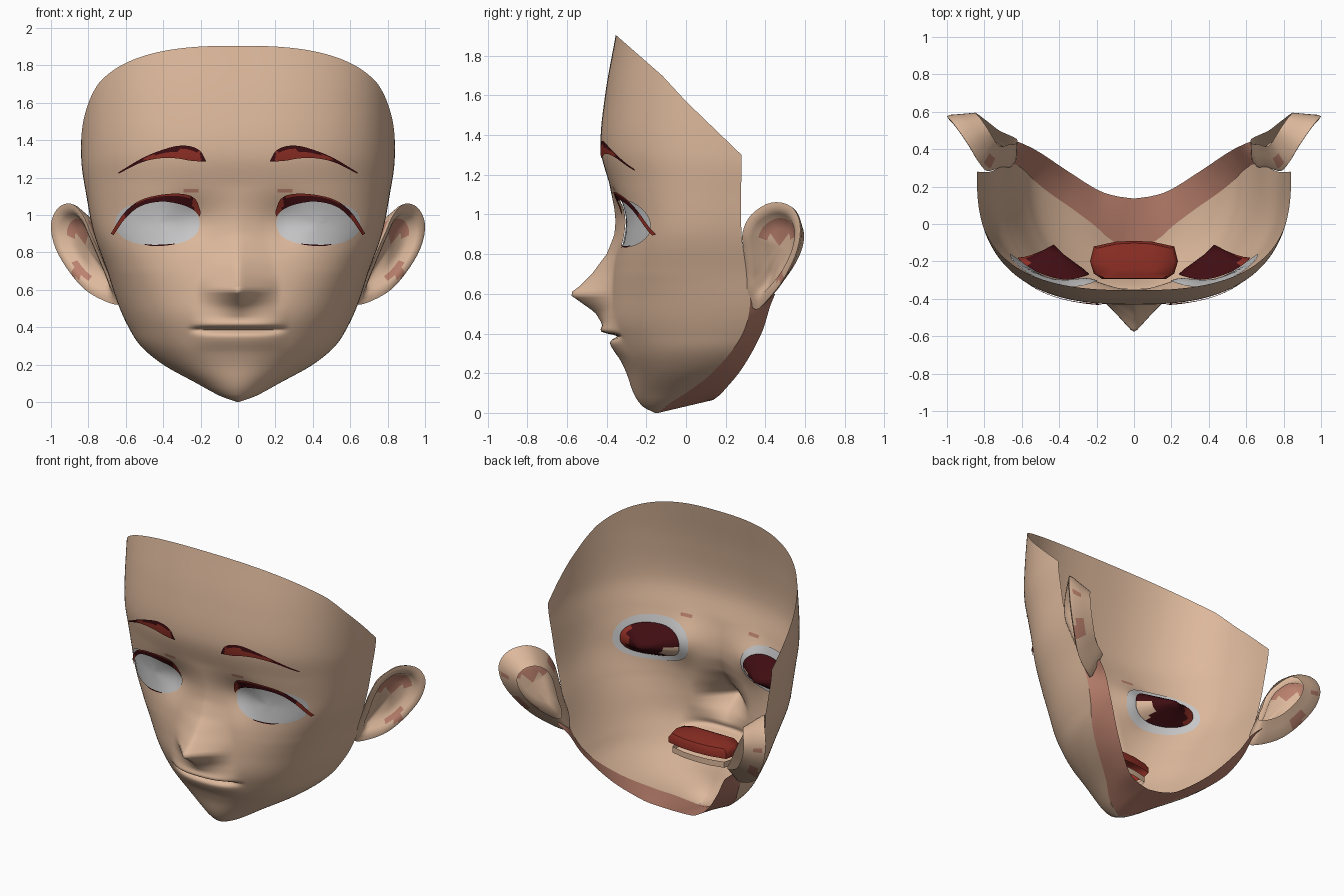
import bpy, bmesh, math
from mathutils import Vector

if "Cube" in bpy.data.objects:
    bpy.data.objects.remove(bpy.data.objects["Cube"])


def mat(name, col):
    m = bpy.data.materials.new(name)
    m.diffuse_color = (*col, 1)
    m.use_nodes = True
    m.node_tree.nodes["Principled BSDF"].inputs["Base Color"].default_value = m.diffuse_color
    return m


SKIN = mat("skin", (0.72, 0.48, 0.33))
PINK = mat("skin shadow pink", (0.50, 0.22, 0.155))
RED = mat("brick red", (0.27, 0.028, 0.018))
DARK = mat("dark maroon", (0.05, 0.004, 0.006))
WHITE = mat("eye white", (0.58, 0.58, 0.59))


def interp(tab, t, smooth=True):
    """Interpolate a table of (t, value) pairs."""
    n = len(tab)
    if t <= tab[0][0]:
        return tab[0][1]
    if t >= tab[-1][0]:
        return tab[-1][1]
    i = next(k for k in range(n - 1) if t <= tab[k + 1][0])
    (t0, a), (t1, b) = tab[i], tab[i + 1]
    u = (t - t0) / (t1 - t0)
    if not smooth:
        return a + (b - a) * u
    slope = lambda p, q: (tab[q][1] - tab[p][1]) / (tab[q][0] - tab[p][0])
    ma = slope(max(i - 1, 0), i + 1) * (t1 - t0)
    mb = slope(i, min(i + 2, n - 1)) * (t1 - t0)
    return ((2*u**3 - 3*u*u + 1)*a + (u**3 - 2*u*u + u)*ma
            + (3*u*u - 2*u**3)*b + (u**3 - u*u)*mb)


def build(name, grids, mats, rule=None, angle=50, closed=False):
    """Join grids of points (rows of equal length) into one smooth object."""
    bm = bmesh.new()
    for rows in grids:
        vs = [[bm.verts.new(p) for p in r] for r in rows]
        n = len(rows[0])
        for i in range(len(rows) - 1):
            for j in range(n if closed else n - 1):
                k = (j + 1) % n
                bm.faces.new((vs[i][j], vs[i][k], vs[i+1][k], vs[i+1][j]))
    bmesh.ops.remove_doubles(bm, verts=bm.verts, dist=0.0004)
    return finish(name, bm, mats, rule, angle)


def finish(name, bm, mats, rule, angle):
    bmesh.ops.recalc_face_normals(bm, faces=bm.faces)
    if rule:
        for f in bm.faces:
            c = f.calc_center_median()
            f.material_index = rule(Vector((abs(c.x), c.y, c.z)))
    me = bpy.data.meshes.new(name)
    bm.to_mesh(me)
    bm.free()
    for m in mats:
        me.materials.append(m)
    ob = bpy.data.objects.new(name, me)
    bpy.context.collection.objects.link(ob)
    bpy.ops.object.select_all(action='DESELECT')
    ob.select_set(True)
    bpy.context.view_layer.objects.active = ob
    bpy.ops.object.shade_smooth_by_angle(angle=math.radians(angle))
    return ob


# Face shape tables, all by height
WIDTH = [(0, .002), (.03, .09), (.1, .22), (.2, .40), (.3, .52), (.4, .585), (.52, .64),
         (.7, .70), (.9, .77), (1.1, .81), (1.3, .838), (1.9, .838)]
FRONT = [(0, -.157), (.03, -.215), (.09, -.26), (.2, -.30), (.3, -.345), (.45, -.39), (.6, -.385),
         (.75, -.365), (.9, -.34), (1.0, -.342), (1.15, -.385), (1.33, -.43), (1.6, -.408), (1.905, -.354)]
BACK = [(0, -.14), (.05, -.08), (.1, 0), (.2, .13), (.37, .27), (.52, .32), (.7, .31), (.9, .28), (1.3, .28)]
NOSE = [(.44, 0), (.5, .06), (.55, .14), (.59, .205), (.61, .205), (.64, .165), (.7, .11), (.8, .048),
        (.9, .024), (1.0, .018), (1.15, .0)]
LIPS = [(.27, 0), (.34, .02), (.365, .01), (.383, -.025), (.39, -.025), (.405, .038), (.42, .046), (.46, .02), (.52, 0)]
RIM = [(-.354, 1.905), (-.12, 1.7), (0, 1.57), (.28, 1.3)]   # cut line: depth to height
EX, EZ, ERX, ERZ = .43, .955, .225, .118


def surf(x, z, r=None):
    """Depth of the face at (x, z)."""
    x = abs(x)
    r = min(x / interp(WIDTH, z), 1) if r is None else r
    n = 1.8 + .8 * min(z / .7, 1) + .4 * math.exp(-((z - .92) / .22)**2)
    b = interp(BACK, z)
    y = b - (b - interp(FRONT, z)) * max(0, 1 - r**n) ** (1 / n)
    w = .22 if z < .65 else max(.15, .22 - (z - .65) * .3)
    y -= interp(NOSE, z, False) * max(0, 1 - math.hypot(x, .012) / w) ** 1.3
    y -= interp(LIPS, z) * max(0, 1 - (x / .28) ** 4) ** 2
    return y + .035 * math.exp(-((x - .25) / .1)**2 - ((z - .97) / .12)**2)


def rim_height(r):
    z = 1.6
    for _ in range(12):
        z = interp(RIM, surf(.838 * r, z, r), False)
    return z


# Face shell: grid, then eye openings snapped to an oval
zs = sorted([i * .02 for i in range(61)] + [.005, .01, .03, .35, .37, .386, .393, .41, .43, .59, .61])
N = 60
rs = [math.sin(abs(j) / N * math.pi / 2) for j in range(-N, N + 1)]
tops = [rim_height(r) for r in rs]
rows = []
for k in range(len(zs) + 18):
    row = []
    for j, r, top in zip(range(-N, N + 1), rs, tops):
        z = zs[k] if k < len(zs) else 1.2 + (top - 1.2) * (k - len(zs) + 1) / 18
        x = interp(WIDTH, z) * r
        row.append((math.copysign(x, j), surf(x, z, r), z))
    rows.append(row)
bm = bmesh.new()
vs = [[bm.verts.new(p) for p in r] for r in rows]
for a, b in zip(vs, vs[1:]):
    for j in range(2 * N):
        bm.faces.new((a[j], a[j+1], b[j+1], b[j]))


def oval(c):
    return (abs((abs(c.x) - EX) / ERX)**2.3 + abs((c.z - EZ) / ERZ)**2.3) ** (1 / 2.3)


gone = [f for f in bm.faces if oval(f.calc_center_median()) < 1]
edge = {v for f in gone for v in f.verts}
bmesh.ops.delete(bm, geom=gone, context='FACES')
for v in [v for v in edge if v.is_valid]:
    d = oval(v.co)
    x, z = EX + (abs(v.co.x) - EX) / d, EZ + (v.co.z - EZ) / d
    v.co = (math.copysign(x, v.co.x), surf(x, z), z)
finish("face_shell", bm, [SKIN, PINK],
       lambda c: int(math.hypot((c.x - .25) / .04, (c.z - 1.135) / .014) < 1), 85)

# Underside of the jaw: from jaw line to the open neck edge
NX = [(0, 0), (.05, .1), (.1, .19), (.2, .35), (.37, .5), (.52, .585), (.6, .65)]
NY = [(0, .136), (.05, .15), (.1, .18), (.2, .28), (.37, .38), (.52, .425), (.6, .45)]
NZ = [(0, .065), (.05, .075), (.1, .1), (.2, .22), (.37, .4), (.52, .54), (.6, .6)]
rows = []
for s in range(-30, 31):
    h = abs(s) / 30 * .6
    p = Vector((interp(WIDTH, h) if s else 0, interp(BACK, h), h))
    q = Vector((interp(NX, h), interp(NY, h), interp(NZ, h)))
    rows.append([Vector((v.x * (1 if s >= 0 else -1), v.y, v.z)) for v in (p.lerp(q, t / 4) for t in range(5))])
build("jaw_underside", [rows], [PINK])


# Plates that follow the face: brows and lashes
def ribbon(name, top, bottom, off, mats, rule, steps=24):
    def at(pts, t):
        n = len(pts) - 1
        return [interp([(i / n, p[a]) for i, p in enumerate(pts)], t) for a in (0, 1)]
    grids = []
    for s in (1, -1):
        rows = []
        for i in range(steps + 1):
            a, b = at(top, i / steps), at(bottom, i / steps)
            row = []
            for k in range(5):
                x, z = (a[c] + (b[c] - a[c]) * k / 4 for c in (0, 1))
                row.append((s * x, surf(x, z) - off, z))
            rows.append(row)
        grids.append(rows)
    build(name, grids, mats, rule)


ribbon("eyebrows", [(.172, 1.29), (.205, 1.345), (.27, 1.37), (.36, 1.362), (.5, 1.31), (.64, 1.228)],
       [(.17, 1.285), (.25, 1.29), (.33, 1.303), (.42, 1.303), (.52, 1.28), (.64, 1.22)], .008, [DARK, RED],
       lambda c: int(.2 < c.x < .5 and c.z < 1.355 - abs(c.x - .28) * .2))
ribbon("upper_lashes", [(.20, 1.02), (.228, 1.085), (.29, 1.112), (.40, 1.11), (.52, 1.08), (.61, 1.01), (.68, .90)],
       [(.203, .99), (.235, 1.025), (.30, 1.055), (.41, 1.072), (.52, 1.048), (.60, .985), (.665, .893)], .012,
       [DARK, RED], lambda c: int(c.x < .24 or c.x > .61 or c.z > 1.097 - max(0, c.x - .4) ** 2 * 1.6))
ribbon("lower_lashes", [(.34, .847), (.40, .842), (.46, .841), (.5, .845)],
       [(.34, .843), (.40, .835), (.46, .834), (.5, .842)], .004, [DARK], None, 10)


# Eye whites just behind the openings, dark sockets behind them
def eye_rings(scales, tall, depth):
    grids = []
    for s in (1, -1):
        rows = []
        for q in scales:
            row = []
            for i in range(40):
                a = i * math.tau / 40
                c, d = (math.copysign(abs(v) ** .85, v) for v in (math.cos(a), math.sin(a)))
                x, z = EX + ERX * q * c, EZ + ERZ * q * tall * d
                row.append((s * x, depth(x, z, q), z))
            rows.append(row)
        grids.append(rows)
    return grids


build("eye_whites", eye_rings((1.04, .9, .75, .5, .25, .001), 1.2, lambda x, z, q: surf(x, z) + .007),
      [WHITE], closed=True)
build("eye_sockets", eye_rings((.85, .7, .5, .25, .001), 1.05,
      lambda x, z, q: surf(x, z) + .03 + .16 * (.85 - q) / .85),
      [DARK, RED, SKIN], lambda c: 1 if c.x > .56 else 2 if c.x < .34 and c.z < .95 else 0, closed=True)

# Mouth bag: red vault above, skin band below
out = [(-.17, -.295), (-.215, -.265), (-.235, -.2), (-.215, -.12), (-.1, -.095)]
out = out + [(0, -.09)] + [(-x, y) for x, y in reversed(out)]
ring = lambda z, q=1: [(x * q, -.24 + (y + .24) * q, z) for x, y in out]
build("mouth_vault", [[ring(.375), ring(.41), ring(.435, .92), ring(.445, .5), ring(.447, .001)]], [RED], closed=True)
build("mouth_lower_band", [[ring(.305, .9), ring(.345, .9)]], [SKIN])

# Ears: rim loop with a bowl in front and a closed back
rim = [Vector(p) for p in [(.79, .285, .91), (.83, .33, 1.0), (.89, .43, 1.06), (.96, .53, 1.04), (1.0, .575, .95),
       (.975, .56, .82), (.89, .495, .68), (.79, .42, .58), (.645, .35, .52), (.66, .305, .60), (.70, .305, .70),
       (.75, .29, .82)]]
tab = [[(i, rim[i % 12][a]) for i in range(-2, 15)] for a in range(3)]
loop = [Vector([interp(tab[a], i / 4) for a in range(3)]) for i in range(48)]
mid = Vector((.865, .435, .84))
inward = Vector((-.81, .58, 0))
grids = []
for s in (1, -1):
    rings = []
    for q, d in ((.001, .06), (.4, .058), (.64, .045), (.74, .012), (.88, -.004), (1, 0), (.97, .02), (.8, .07), (.62, .125)):
        r = [mid.lerp(p, q) + inward * d for p in loop]
        rings.append([(s * p.x, p.y, p.z) for p in r])
    grids.append(rings)


def ear_colour(c):
    d = (c - mid).dot(inward)
    bowl = .015 < d < .062 and (c - mid - inward * d).length < .19
    return int(bowl and (.88 < c.z < .97 or .66 < c.z < .745))


build("ears", grids, [SKIN, PINK], ear_colour, closed=True)
